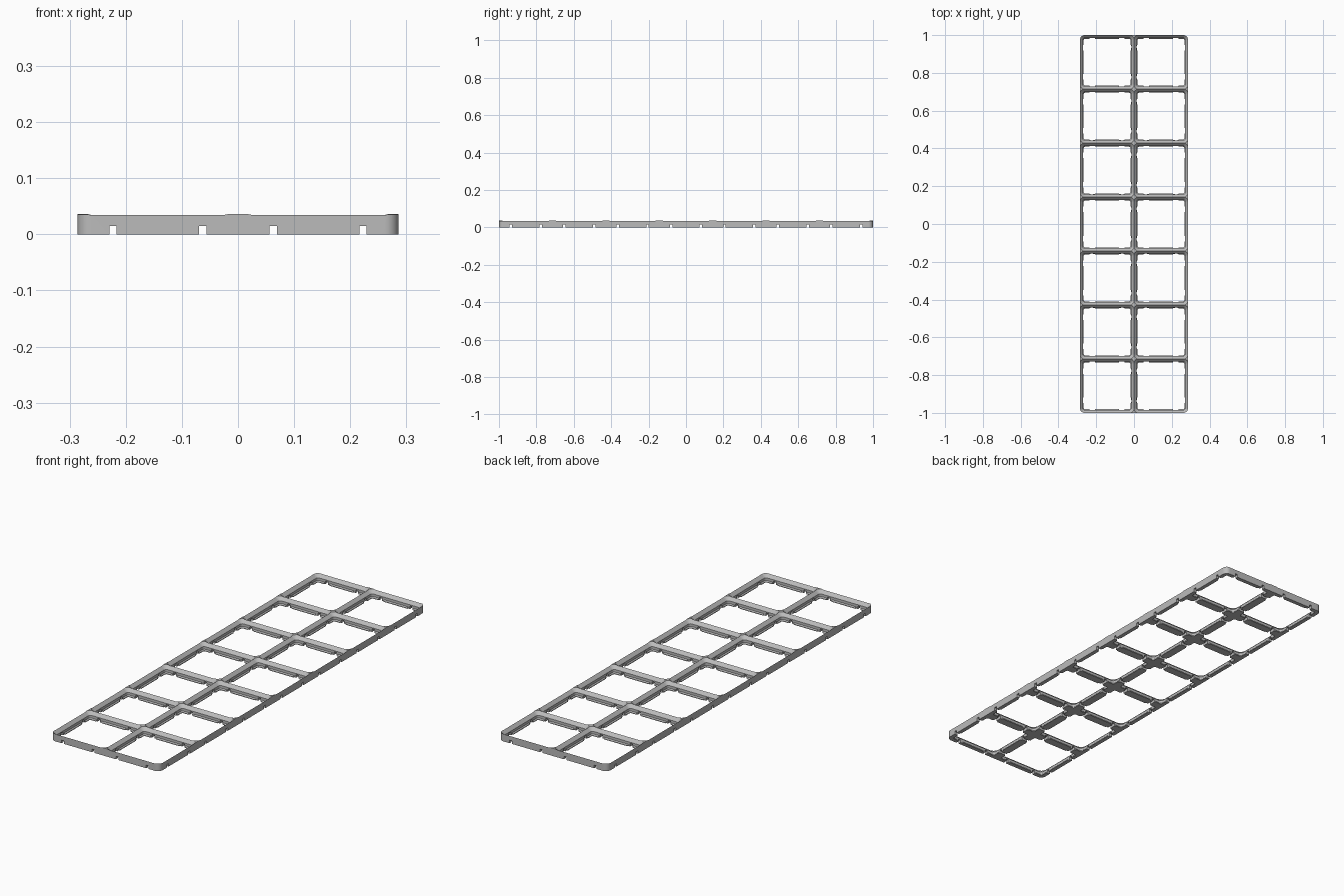
import bpy, bmesh, math

if "Cube" in bpy.data.objects:
    bpy.data.objects.remove(bpy.data.objects["Cube"], do_unlink=True)

PITCH = 2 / 7
COLS, ROWS = 2, 7
HEIGHT = 0.0365
CLIP = 0.08  # clip notch offset from a cell centre
xs = [(i - (COLS - 1) / 2) * PITCH for i in range(COLS)]
ys = [(j - (ROWS - 1) / 2) * PITCH for j in range(ROWS)]


def rounded_loop(bm, cx, cy, hx, hy, r, z, steps=8):
    """Ring of vertices around a rounded rectangle."""
    ring = []
    for k, (sx, sy) in enumerate([(1, 1), (-1, 1), (-1, -1), (1, -1)]):
        for s in range(steps + 1):
            a = (k + s / steps) * math.pi / 2
            ring.append(bm.verts.new((cx + sx * (hx - r) + r * math.cos(a),
                                      cy + sy * (hy - r) + r * math.sin(a), z)))
    return ring


def loft(bm, cx, cy, sections):
    """Closed solid through sections of (z, half x, half y, radius)."""
    rings = [rounded_loop(bm, cx, cy, hx, hy, r, z) for z, hx, hy, r in sections]
    n = len(rings[0])
    for low, high in zip(rings, rings[1:]):
        for i in range(n):
            j = (i + 1) % n
            bm.faces.new((low[i], low[j], high[j], high[i]))
    bm.faces.new(rings[0][::-1])
    bm.faces.new(rings[-1])


def box(bm, cx, cy, hx, hy, top):
    verts = bmesh.ops.create_cube(bm, size=2)["verts"]
    for v in verts:
        v.co = (cx + v.co.x * hx, cy + v.co.y * hy, top if v.co.z > 0 else -0.02)


def make(name, bm):
    bmesh.ops.recalc_face_normals(bm, faces=bm.faces)
    mesh = bpy.data.meshes.new(name)
    bm.to_mesh(mesh)
    bm.free()
    obj = bpy.data.objects.new(name, mesh)
    bpy.context.collection.objects.link(obj)
    return obj


# Solid slab with rounded corners
bm = bmesh.new()
hx, hy = COLS * PITCH / 2, ROWS * PITCH / 2
loft(bm, 0, 0, [(0, hx, hy, 0.024), (HEIGHT, hx, hy, 0.024)])
plate = make("grid_baseplate", bm)

# Stepped, flared cell openings, in two checkerboard sets that do not overlap
profile = [(-0.01, 0.1235, 0.0078), (0.003, 0.1235, 0.0078),
           (0.0078, 0.1283, 0.0126), (0.02, 0.1283, 0.0126), (0.04, 0.1483, 0.0326)]
cutters = []
for parity in (0, 1):
    bm = bmesh.new()
    for i, x in enumerate(xs):
        for j, y in enumerate(ys):
            if (i + j) % 2 == parity:
                loft(bm, x, y, [(z, h, h, r) for z, h, r in profile])
    cutters.append(make("cell_cutter", bm))

# Clip notches through every wall, and the wider gaps in the inner lips
for along_x in (True, False):
    notches, gaps = bmesh.new(), bmesh.new()
    for c in (ys if along_x else xs):
        for side in (-1, 1):
            t = c + side * CLIP
            if along_x:
                box(notches, 0, t, 0.4, 0.0065, 0.0145)
            else:
                box(notches, t, 0, 0.0065, 1.2, 0.0145)
    for x in xs:
        for y in ys:
            for side in (-1, 1):
                t = side * 0.077
                if along_x:
                    box(gaps, x, y + t, 0.128, 0.0145, 0.0085)
                else:
                    box(gaps, x + t, y, 0.0145, 0.128, 0.0085)
    cutters += [make("lip_gap_cutter", gaps), make("notch_cutter", notches)]

# Cut the slab, then drop the cutters
bpy.ops.object.select_all(action="DESELECT")
plate.select_set(True)
bpy.context.view_layer.objects.active = plate
for cutter in cutters:
    cutter.hide_render = True
    mod = plate.modifiers.new("cut", "BOOLEAN")
    mod.operation = "DIFFERENCE"
    mod.solver = "EXACT"
    mod.object = cutter
    bpy.ops.object.modifier_apply(modifier=mod.name)
    bpy.data.objects.remove(cutter, do_unlink=True)

# Single grey plastic
grey = bpy.data.materials.new("grey_plastic")
grey.use_nodes = True
colour = (0.5, 0.5, 0.5, 1)
grey.diffuse_color = colour
grey.node_tree.nodes["Principled BSDF"].inputs["Base Color"].default_value = colour
plate.data.materials.clear()
plate.data.materials.append(grey)
for poly in plate.data.polygons:
    poly.material_index = 0
bpy.ops.object.shade_smooth_by_angle(angle=math.radians(30))
